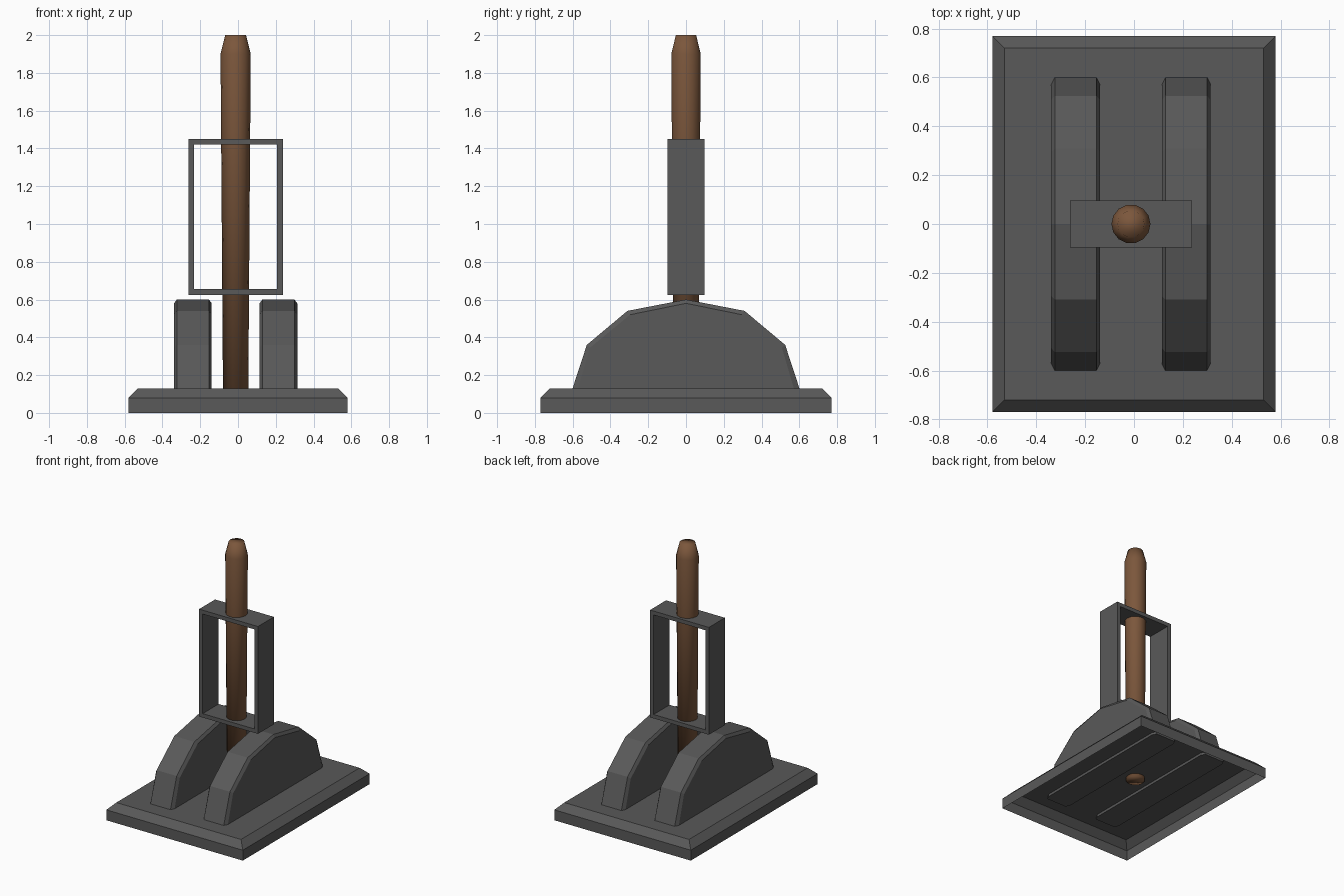
import bpy, bmesh, math

cube = bpy.data.objects.get("Cube")
if cube:
    bpy.data.objects.remove(cube, do_unlink=True)


def material(name, color):
    m = bpy.data.materials.new(name)
    m.use_nodes = True
    m.diffuse_color = (*color, 1)
    m.node_tree.nodes["Principled BSDF"].inputs["Base Color"].default_value = (*color, 1)
    return m


iron = material("dark iron", (0.1, 0.1, 0.1))
wood = material("brown wood", (0.2, 0.095, 0.045))


def loft(name, rings, mat, cap_start=True, cap_end=True, closed=False):
    """Join a series of equal-length point rings into one surface."""
    bm = bmesh.new()
    loops = [[bm.verts.new(p) for p in ring] for ring in rings]
    pairs = list(zip(loops, loops[1:]))
    if closed:
        pairs.append((loops[-1], loops[0]))
    for a, b in pairs:
        n = len(a)
        for i in range(n):
            j = (i + 1) % n
            bm.faces.new((a[i], a[j], b[j], b[i]))
    if cap_start:
        bm.faces.new(loops[0][::-1])
    if cap_end:
        bm.faces.new(loops[-1])
    bmesh.ops.recalc_face_normals(bm, faces=bm.faces)
    mesh = bpy.data.meshes.new(name)
    bm.to_mesh(mesh)
    bm.free()
    mesh.materials.append(mat)
    obj = bpy.data.objects.new(name, mesh)
    bpy.context.collection.objects.link(obj)
    return obj


def rect(hx, hy, z):
    return [(-hx, -hy, z), (hx, -hy, z), (hx, hy, z), (-hx, hy, z)]


CX = -0.0125  # the upper parts sit slightly off the plate centre

# Base plate: bevelled shell, open underneath
loft("base_plate", [rect(0.58, 0.77, 0), rect(0.58, 0.77, 0.08), rect(0.53, 0.72, 0.13)],
     iron, cap_start=False)

# Two arched side cheeks with chamfered rims
rim = [(0.607, 0.11), (0.525, 0.36), (0.31, 0.54), (0, 0.60)]
face = [(0.577, 0.11), (0.508, 0.345), (0.295, 0.52), (0, 0.58)]


def arch(half, x):
    full = half + [(-y, z) for y, z in half[-2::-1]]
    return [(x, y, z) for y, z in full]


for name, side in (("right_cheek", -1), ("left_cheek", 1)):
    c = CX + side * 0.2265
    loft(name, [arch(face, c - 0.1), arch(rim, c - 0.085),
                arch(rim, c + 0.085), arch(face, c + 0.1)], iron)


# Rectangular collar frame, open at front and back
def frame_ring(inset, y):
    x0, x1, z0, z1 = CX - 0.25 + inset, CX + 0.25 - inset, 0.625 + inset, 1.45 - inset
    return [(x0, y, z0), (x1, y, z0), (x1, y, z1), (x0, y, z1)]


loft("collar_frame", [frame_ring(0, -0.097), frame_ring(0, 0.097),
                      frame_ring(0.03, 0.097), frame_ring(0.03, -0.097)],
     iron, cap_start=False, cap_end=False, closed=True)


# Tapered wooden pole with a blunt tip
def circle(r, z, n=14):
    return [(CX + r * math.cos(2 * math.pi * i / n), r * math.sin(2 * math.pi * i / n), z)
            for i in range(n)]


pole = loft("wooden_pole", [circle(0.067, 0.11), circle(0.08, 1.9), circle(0.055, 2.0)], wood)
for p in pole.data.polygons:
    p.use_smooth = True
